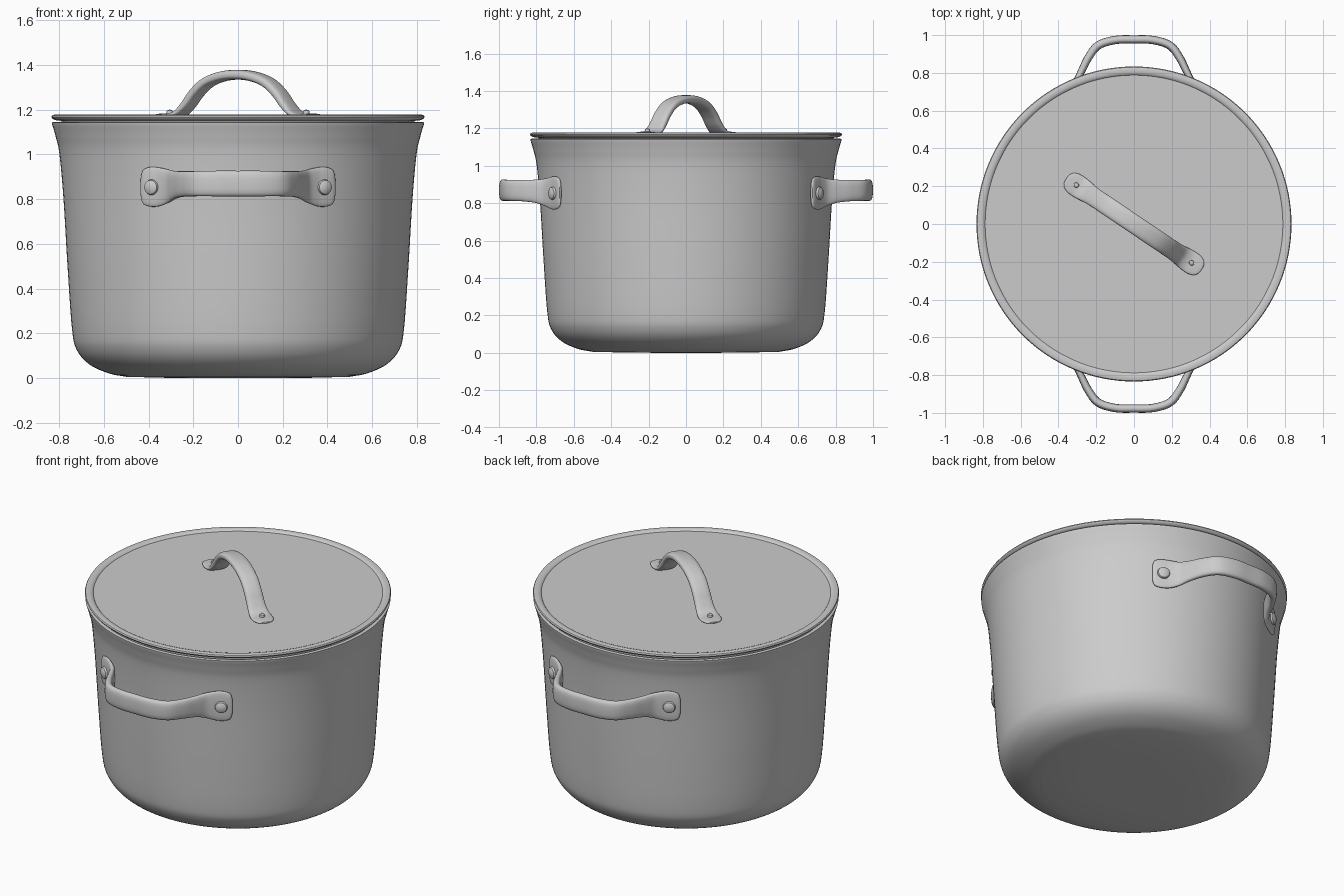
import bpy, math
from mathutils import Vector, Matrix

if "Cube" in bpy.data.objects:
    bpy.data.objects.remove(bpy.data.objects["Cube"])


def make(name, verts, faces, angle=40):
    me = bpy.data.meshes.new(name)
    me.from_pydata(verts, [], faces)
    ob = bpy.data.objects.new(name, me)
    bpy.context.collection.objects.link(ob)
    bpy.ops.object.select_all(action='DESELECT')
    ob.select_set(True)
    bpy.context.view_layer.objects.active = ob
    bpy.ops.object.mode_set(mode='EDIT')
    bpy.ops.mesh.select_all(action='SELECT')
    bpy.ops.mesh.normals_make_consistent(inside=False)
    bpy.ops.object.mode_set(mode='OBJECT')
    bpy.ops.object.shade_smooth_by_angle(angle=math.radians(angle))
    return ob


def spline(pts, n):
    """Catmull-Rom through tuples of any length."""
    p = [Vector(q) for q in pts]
    p = [2 * p[0] - p[1]] + p + [2 * p[-1] - p[-2]]
    out = []
    for i in range(1, len(p) - 2):
        a, b, c, d = p[i - 1:i + 3]
        for k in range(n):
            t = k / n
            out.append(0.5 * (2 * b + (c - a) * t + (2 * a - 5 * b + 4 * c - d) * t * t
                              + (3 * b - a - 3 * c + d) * t ** 3))
    return out + [p[-2]]


def lathe(name, prof, n=128, mat=Matrix()):
    """Revolve an (r, z) profile; first and last points lie on the axis."""
    verts = [mat @ Vector((0, 0, prof[0][1])), mat @ Vector((0, 0, prof[-1][1]))]
    rings = prof[1:-1]
    for r, z in rings:
        verts += [mat @ Vector((r * math.cos(a), r * math.sin(a), z))
                  for a in (2 * math.pi * j / n for j in range(n))]
    faces = []
    last = 2 + (len(rings) - 1) * n
    for j in range(n):
        k = (j + 1) % n
        faces += [(0, 2 + k, 2 + j), (1, last + j, last + k)]
        for i in range(len(rings) - 1):
            a = 2 + i * n
            faces.append((a + j, a + k, a + n + k, a + n + j))
    return make(name, verts, faces)


def strap(name, half, mat, n=6, m=28):
    """Sweep a rounded section along stations (u, h, side, half_width, half_thick),
    given from the middle to one end and mirrored in u. Width runs along 'side'."""
    st = [(-u, h, s, w, t) for u, h, s, w, t in half[:0:-1]] + half
    # 4D splines carry position and section size together
    pos = spline([s[:3] for s in st], n)
    size = spline([s[3:] for s in st], n)
    verts, faces = [], []
    for i, p in enumerate(pos):
        t = pos[min(i + 1, len(pos) - 1)] - pos[max(i - 1, 0)]
        nor = Vector((-t.y, t.x, 0)).normalized()
        for j in range(m):
            a = 2 * math.pi * j / m
            c, s = math.cos(a), math.sin(a)
            x = math.copysign(abs(c) ** 0.7, c) * size[i].x
            y = math.copysign(abs(s) ** 0.7, s) * size[i].y
            verts.append(mat @ (p + nor * y + Vector((0, 0, x))))
    for i in range(len(pos) - 1):
        for j in range(m):
            k = (j + 1) % m
            faces.append((i * m + j, i * m + k, (i + 1) * m + k, (i + 1) * m + j))
    faces += [tuple(range(m)), tuple(range(len(verts) - m, len(verts)))]
    return make(name, verts, faces, 50)


def rivet(name, r, h, mat):
    prof = [(0, -h), (r, -h), (r, h * 0.35), (r * 0.9, h * 0.7), (r * 0.55, h * 0.93), (0, h)]
    return lathe(name, prof, 24, mat)


# Pot: outer wall, lip, inner wall
outer = spline([(0.5, 0.006), (0.58, 0.022), (0.665, 0.062), (0.72, 0.125), (0.742, 0.22),
                (0.762, 0.5), (0.78, 0.8), (0.798, 1.0), (0.815, 1.08), (0.831, 1.135)], 6)
pot = [(0, 0), (0.3, 0.001)] + [tuple(p) for p in outer]
pot += [(0.832, 1.142), (0.826, 1.145), (0.81, 1.142), (0.775, 1.0), (0.74, 0.5),
        (0.715, 0.2), (0.66, 0.085), (0.55, 0.04), (0, 0.03)]
lathe("pot_body", pot)

# Lid: flat disc with rounded rim, plug below
lathe("lid", [(0, 1.168), (0.788, 1.168), (0.792, 1.173), (0.803, 1.177), (0.82, 1.178),
              (0.83, 1.175), (0.834, 1.168), (0.83, 1.16), (0.815, 1.153), (0.79, 1.15),
              (0.785, 1.12), (0.77, 1.12), (0.765, 1.155), (0, 1.155)])

# Side handles: plan-view path hugging the wall, width along z
side_half = [(0, 0.977, 0.87, 0.057, 0.022), (0.10, 0.974, 0.87, 0.057, 0.022),
             (0.19, 0.945, 0.869, 0.056, 0.022), (0.242, 0.88, 0.868, 0.057, 0.021),
             (0.28, 0.805, 0.864, 0.062, 0.019), (0.31, 0.752, 0.858, 0.074, 0.016),
             (0.35, 0.72, 0.855, 0.086, 0.013), (0.385, 0.70, 0.855, 0.089, 0.012),
             (0.415, 0.683, 0.855, 0.082, 0.011), (0.427, 0.675, 0.855, 0.068, 0.009),
             (0.432, 0.671, 0.855, 0.045, 0.006)]
for label, turn in (("back", 0), ("front", math.pi)):
    rot = Matrix.Rotation(turn, 4, 'Z')
    strap(f"{label}_handle", side_half, rot)
    for s in (-1, 1):
        axis = Vector((0.38 * s, 0.70, 0)).normalized()
        m = (rot @ Matrix.Translation(axis * 0.80 + Vector((0, 0, 0.853)))
             @ axis.to_track_quat('Z', 'Y').to_matrix().to_4x4())
        rivet(f"{label}_handle_rivet", 0.035, 0.03, m)

# Lid handle: arched strap turned across the lid
lid_half = [(0, 1.356, 0, 0.05, 0.022), (0.08, 1.349, 0, 0.05, 0.022),
            (0.16, 1.323, 0, 0.05, 0.022), (0.22, 1.277, 0, 0.05, 0.022),
            (0.265, 1.224, 0, 0.051, 0.02), (0.305, 1.187, 0, 0.055, 0.015),
            (0.345, 1.175, 0, 0.059, 0.01), (0.385, 1.174, 0, 0.058, 0.009),
            (0.415, 1.174, 0, 0.046, 0.008), (0.428, 1.174, 0, 0.028, 0.006),
            (0.432, 1.174, 0, 0.012, 0.004)]
rot = Matrix.Rotation(math.radians(-34), 4, 'Z')
strap("lid_handle", lid_half, rot @ Matrix.Rotation(math.pi / 2, 4, 'X'))
for s in (-1, 1):
    rivet("lid_handle_rivet", 0.014, 0.013, rot @ Matrix.Translation((0.368 * s, 0, 1.187)))
